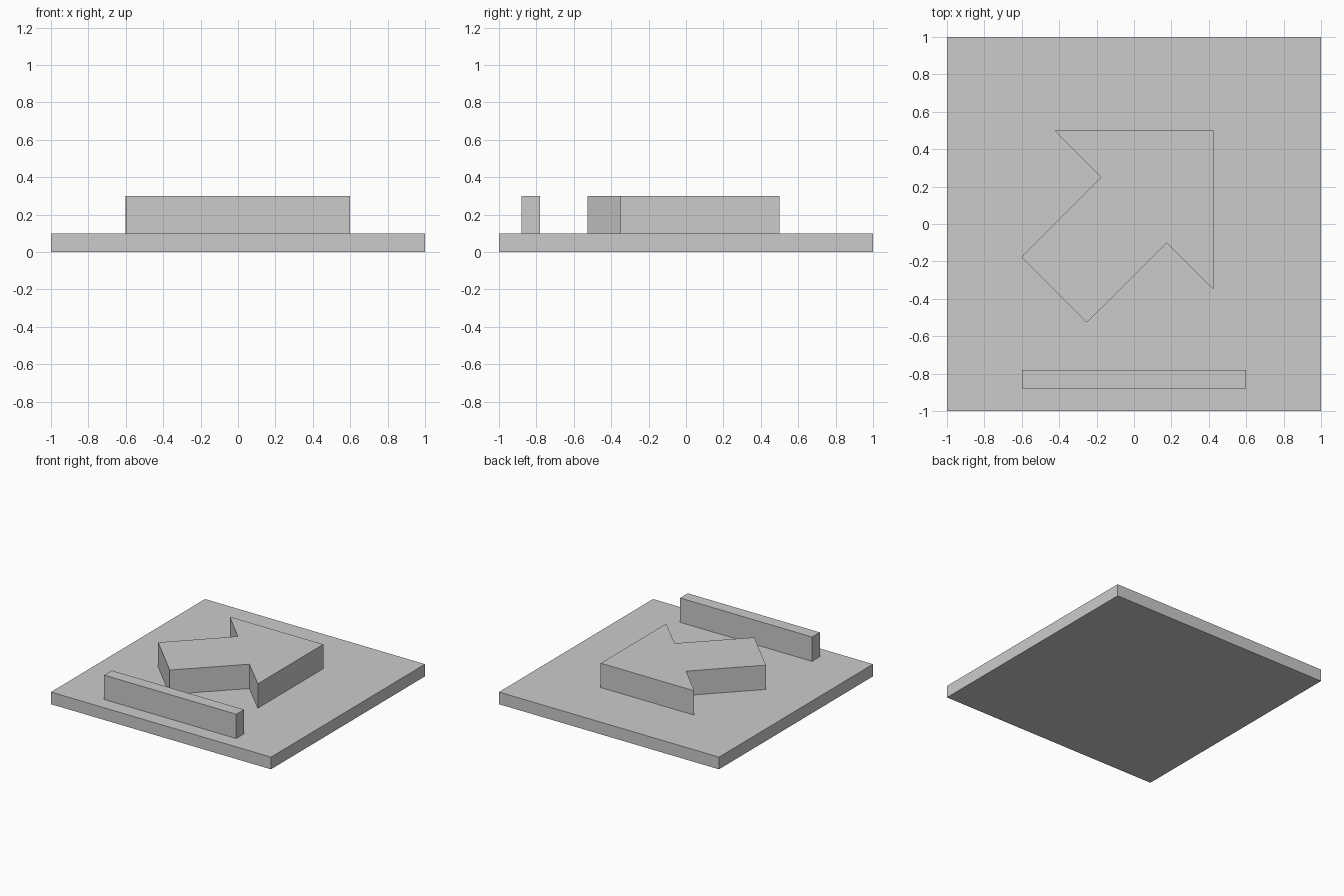
import bpy
import bmesh

default = bpy.data.objects.get("Cube")
if default:
    bpy.data.objects.remove(default, do_unlink=True)

GREY = (0.6, 0.6, 0.6, 1)
grey = bpy.data.materials.new("plain_grey")
grey.use_nodes = True
grey.diffuse_color = GREY
grey.node_tree.nodes["Principled BSDF"].inputs["Base Color"].default_value = GREY


def extruded(name, outline, bottom, top):
    """Raise a flat outline into a solid prism."""
    bm = bmesh.new()
    face = bm.faces.new([bm.verts.new((x, y, bottom)) for x, y in outline])
    result = bmesh.ops.extrude_face_region(bm, geom=[face], use_keep_orig=True)
    raised = [g for g in result["geom"] if isinstance(g, bmesh.types.BMVert)]
    bmesh.ops.translate(bm, verts=raised, vec=(0, 0, top - bottom))
    bmesh.ops.recalc_face_normals(bm, faces=bm.faces)
    mesh = bpy.data.meshes.new(name)
    bm.to_mesh(mesh)
    bm.free()
    mesh.materials.append(grey)
    obj = bpy.data.objects.new(name, mesh)
    bpy.context.collection.objects.link(obj)
    return obj


def rectangle(x, y0, y1):
    return [(-x, y0), (x, y0), (x, y1), (-x, y1)]


BASE_TOP, RELIEF_TOP = 0.1, 0.3

# Square base plate
extruded("base_plate", rectangle(1, -1, 1), 0, BASE_TOP)

# Raised bar along the front edge
extruded("front_bar", rectangle(0.6, -0.88, -0.78), BASE_TOP, RELIEF_TOP)

# Raised diagonal arrow: half outline reflected across its own axis, y = x + AXIS
AXIS = 0.075
half = [(-0.425, 0.5), (-0.177, 0.25), (-0.602, -0.177)]
other_half = [(y - AXIS, x + AXIS) for x, y in reversed(half)]
tip = (0.425, 0.5)
extruded("diagonal_arrow", [tip] + half + other_half, BASE_TOP, RELIEF_TOP)
